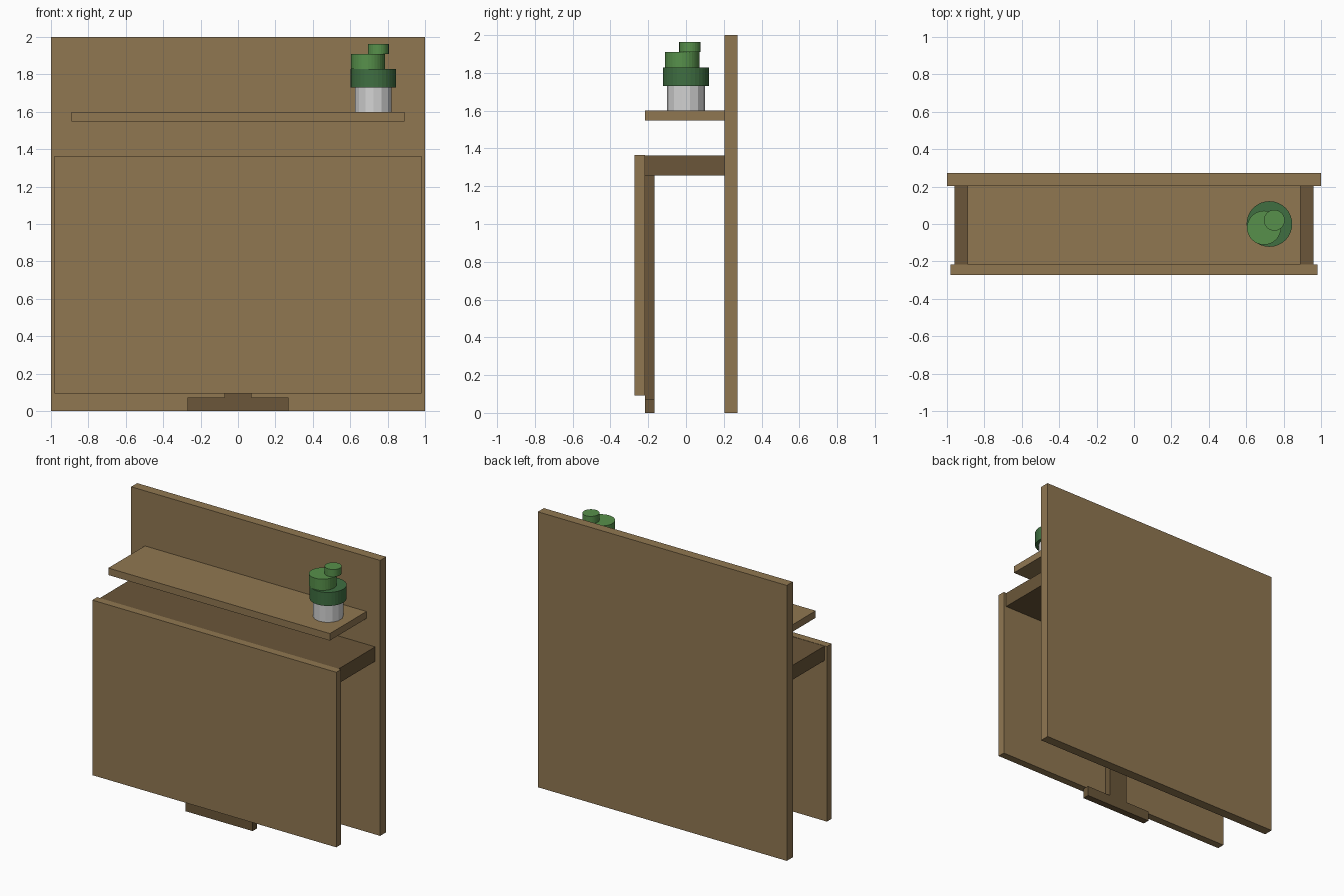
import bpy

if "Cube" in bpy.data.objects:
    bpy.data.objects.remove(bpy.data.objects["Cube"])


def material(name, rgb):
    m = bpy.data.materials.new(name)
    m.diffuse_color = (*rgb, 1)
    m.use_nodes = True
    m.node_tree.nodes["Principled BSDF"].inputs["Base Color"].default_value = m.diffuse_color
    return m


oak = material("light_wood", (0.28, 0.185, 0.083))
walnut = material("dark_wood", (0.145, 0.094, 0.041))
white = material("pot_white", (0.65, 0.65, 0.65))
dark_green = material("dark_green", (0.05, 0.158, 0.053))
light_green = material("light_green", (0.095, 0.28, 0.07))


def box(name, x, y, z, mat):
    """Box from (min, max) ranges on each axis."""
    bpy.ops.mesh.primitive_cube_add(size=1, location=[sum(r) / 2 for r in (x, y, z)])
    ob = bpy.context.object
    ob.name = name
    ob.scale = [r[1] - r[0] for r in (x, y, z)]
    bpy.ops.object.transform_apply(location=False, rotation=False, scale=True)
    ob.data.materials.append(mat)


def drum(name, x, y, radius, z, mat, sides):
    """Upright cylinder spanning the z range."""
    bpy.ops.mesh.primitive_cylinder_add(vertices=sides, radius=radius, depth=z[1] - z[0],
                                        location=(x, y, sum(z) / 2))
    ob = bpy.context.object
    ob.name = name
    ob.data.materials.append(mat)


# Panels and shelf
box("back_panel", (-1, 1), (0.203, 0.272), (0, 2), oak)
box("front_panel", (-0.98, 0.98), (-0.272, -0.217), (0.093, 1.364), oak)
box("shelf", (-0.89, 0.89), (-0.217, 0.203), (1.549, 1.6), oak)

# Counter with its central post and foot
box("counter", (-0.96, 0.96), (-0.217, 0.203), (1.257, 1.362), walnut)
box("post", (-0.073, 0.073), (-0.217, -0.168), (0.073, 1.257), walnut)
box("foot", (-0.27, 0.27), (-0.217, -0.168), (0, 0.073), walnut)

# Potted plant
drum("pot", 0.724, 0, 0.1, (1.6, 1.73), white, 14)
drum("lower_leaves", 0.724, 0, 0.122, (1.73, 1.828), dark_green, 32)
drum("middle_leaves", 0.695, -0.02, 0.091, (1.828, 1.91), light_green, 32)
drum("top_leaves", 0.75, 0.02, 0.056, (1.91, 1.963), light_green, 24)
